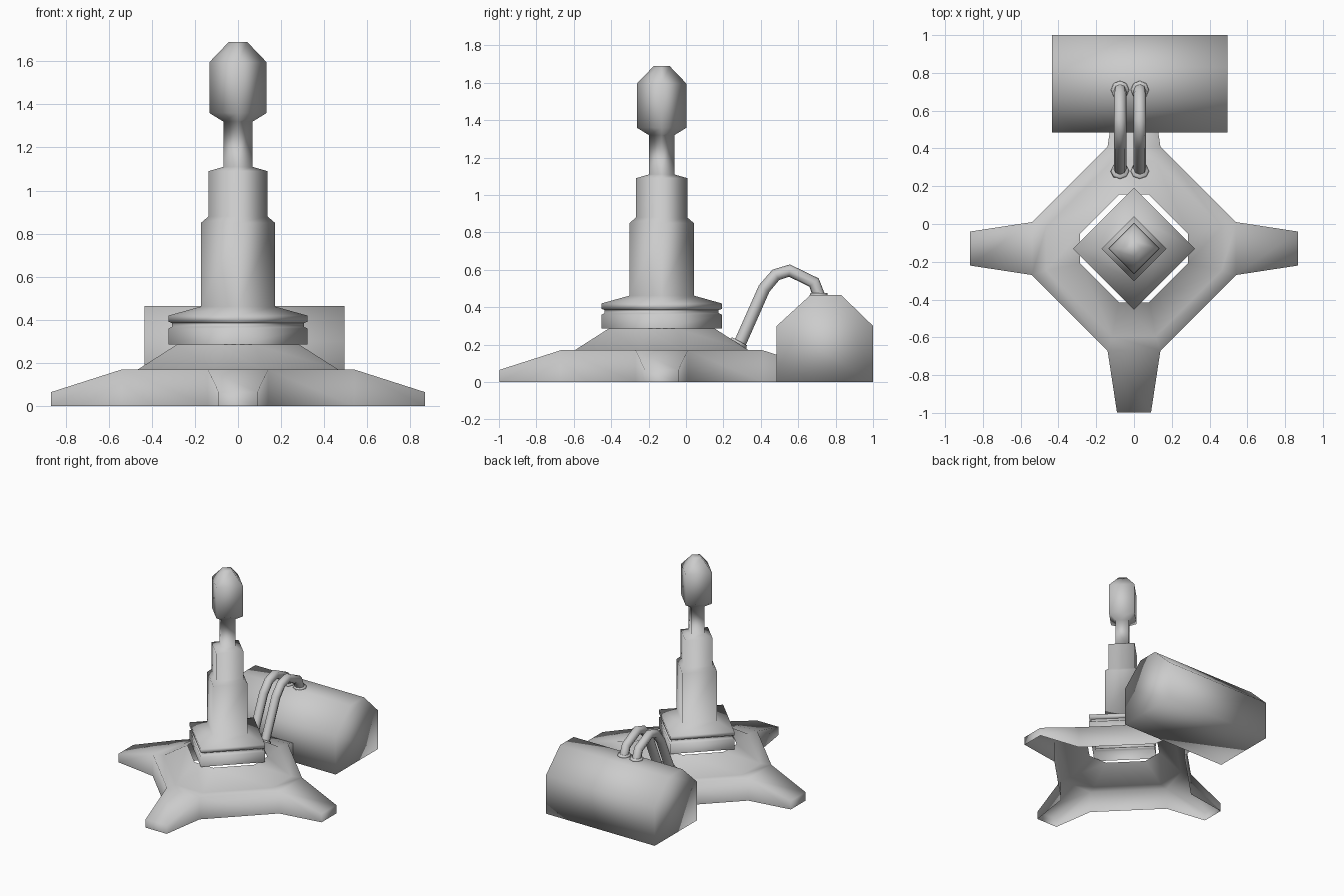
import bpy, bmesh, math
from mathutils import Vector

if "Cube" in bpy.data.objects:
    bpy.data.objects.remove(bpy.data.objects["Cube"])

CY = -0.13  # y of the column axis


def finish(name, bm, location=(0, 0, 0)):
    bmesh.ops.remove_doubles(bm, verts=bm.verts, dist=1e-5)
    bmesh.ops.recalc_face_normals(bm, faces=bm.faces)
    for f in bm.faces:
        f.smooth = True
    mesh = bpy.data.meshes.new(name)
    bm.to_mesh(mesh)
    bm.free()
    ob = bpy.data.objects.new(name, mesh)
    ob.location = location
    bpy.context.collection.objects.link(ob)
    return ob


def diamond_stack(name, profile, cap_top=True):
    """Four-sided lathe with corners on the axes; profile is (radius, z)."""
    bm = bmesh.new()
    rings = [[bm.verts.new((r * math.cos(k * math.pi / 2), r * math.sin(k * math.pi / 2), z))
              for k in range(4)] for r, z in profile]
    for a, b in zip(rings, rings[1:]):
        for k in range(4):
            n = (k + 1) % 4
            bm.faces.new((a[k], a[n], b[n], b[k]))
    if cap_top:
        bm.faces.new(rings[-1])
    return finish(name, bm, (0, CY, 0))


# Base shell: octagonal skirt with four feet, open above and below
bm = bmesh.new()
section = {"hole": (0.285, 0.08, 0.285), "inner": (0.465, 0.115, 0.17),
           "rim": (0.54, 0.14, 0.17), "rim_low": (0.54, 0.14, 0.0),
           "tip": (0.868, 0.09, 0.065), "tip_low": (0.868, 0.09, 0.0)}
sides = []
for k in range(4):
    c, s = (1, 0, -1, 0)[k], (0, 1, 0, -1)[k]
    sides.append({(n, d): bm.verts.new((x * c - d * y * s, x * s + d * y * c, z))
                  for n, (x, y, z) in section.items() for d in (-1, 1)})
for k in range(4):
    a, b = sides[k], sides[(k + 1) % 4]
    for p, q in (("hole", "inner"), ("inner", "rim"), ("rim", "tip"), ("tip", "tip_low")):
        bm.faces.new((a[p, -1], a[q, -1], a[q, 1], a[p, 1]))
    for p, q in (("hole", "inner"), ("inner", "rim"), ("rim", "rim_low")):
        bm.faces.new((a[p, 1], a[q, 1], b[q, -1], b[p, -1]))
    for d in (-1, 1):
        bm.faces.new((a["rim", d], a["tip", d], a["tip_low", d], a["rim_low", d]))
finish("base_with_feet", bm, (0, CY, 0))

# Turntable ring and the telescoping column
diamond_stack("lower_ring", [(0.323, 0.285), (0.323, 0.36), (0.305, 0.368), (0.305, 0.385)], False)
diamond_stack("column", [(0.305, 0.385), (0.323, 0.392), (0.323, 0.42), (0.172, 0.462),
                         (0.172, 0.85), (0.137, 0.88), (0.137, 1.09), (0.068, 1.11),
                         (0.068, 1.32), (0.133, 1.36), (0.133, 1.595), (0.042, 1.69)])

# Tank lying along x behind the base
bm = bmesh.new()
outline = [(0.485, 0), (0.485, 0.30), (0.665, 0.465), (0.83, 0.465), (1.0, 0.30), (1.0, 0)]
face = bm.faces.new([bm.verts.new((-0.433, y, z)) for y, z in outline])
ext = bmesh.ops.extrude_face_region(bm, geom=[face], use_keep_orig=True)
bmesh.ops.translate(bm, vec=(0.928, 0, 0),
                    verts=[v for v in ext["geom"] if isinstance(v, bmesh.types.BMVert)])
finish("tank", bm)


# Two hoses with flanges at both ends
def flange(name, location, direction):
    bm = bmesh.new()
    bmesh.ops.create_cone(bm, cap_ends=True, segments=8, radius1=0.05, radius2=0.045, depth=0.018)
    ob = finish(name, bm, location)
    ob.rotation_euler = Vector(direction).to_track_quat('Z', 'Y').to_euler()


path = [(0.285, 0.20), (0.418, 0.50), (0.48, 0.573), (0.553, 0.596), (0.685, 0.532), (0.71, 0.462)]
for side, x in (("left", -0.074), ("right", 0.031)):
    curve = bpy.data.curves.new(side + "_hose", 'CURVE')
    curve.dimensions = '3D'
    curve.bevel_depth = 0.033
    curve.bevel_resolution = 2
    spline = curve.splines.new('POLY')
    spline.points.add(len(path) - 1)
    for p, (y, z) in zip(spline.points, path):
        p.co = (x, y, z, 1)
    spline.use_smooth = True
    hose = bpy.data.objects.new(side + "_hose", curve)
    bpy.context.collection.objects.link(hose)
    bpy.ops.object.select_all(action='DESELECT')
    hose.select_set(True)
    bpy.context.view_layer.objects.active = hose
    bpy.ops.object.convert(target='MESH')
    flange(side + "_lower_flange", (x, 0.282, 0.21), (0, 0.48, 0.88))
    flange(side + "_upper_flange", (x, 0.71, 0.468), (0, 0, 1))
